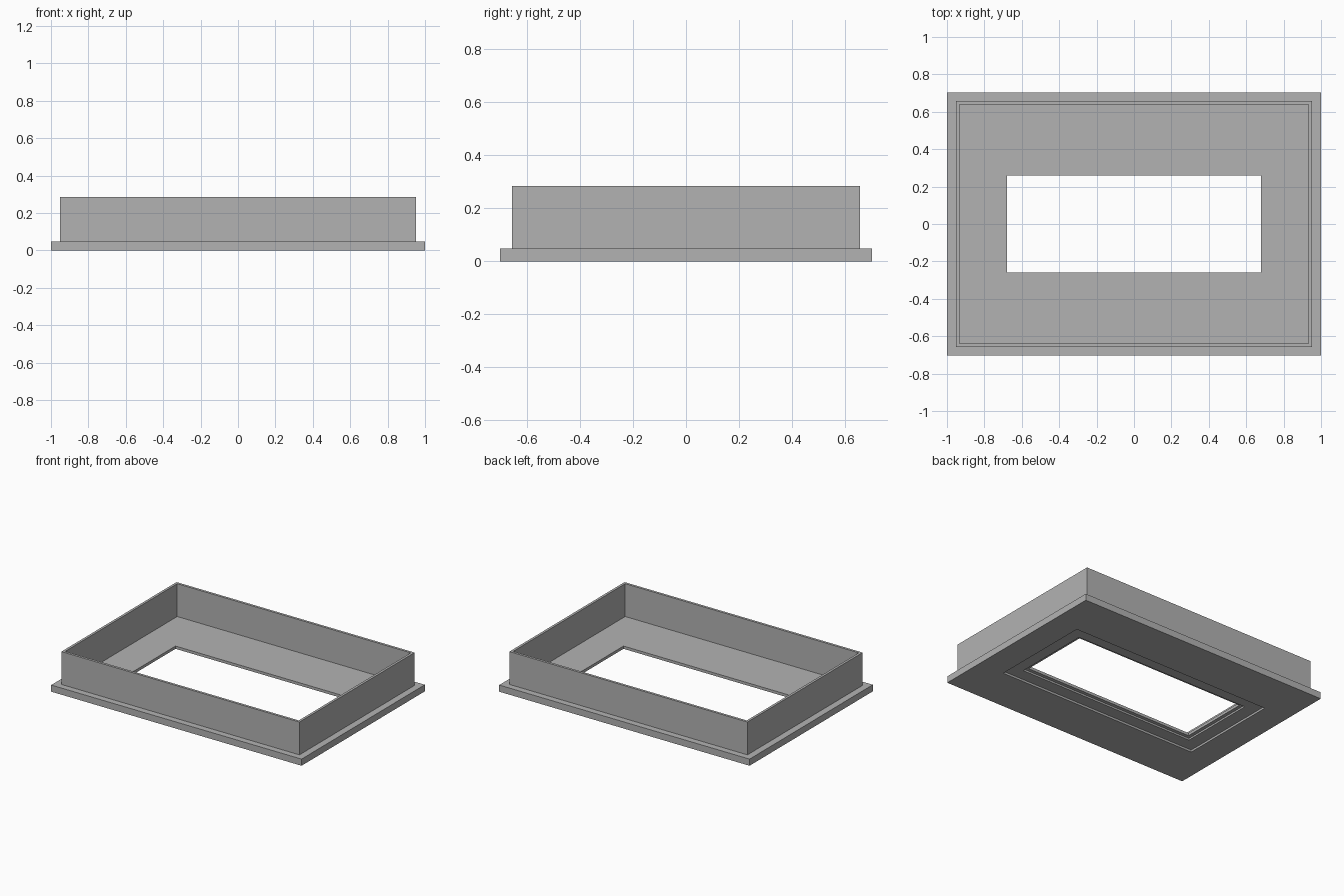
import bpy
import bmesh

cube = bpy.data.objects.get("Cube")
if cube:
    bpy.data.objects.remove(cube, do_unlink=True)

grey = bpy.data.materials.new("plain grey")
grey.use_nodes = True
colour = (0.45, 0.45, 0.45, 1)
grey.diffuse_color = colour
grey.node_tree.nodes["Principled BSDF"].inputs["Base Color"].default_value = colour


def rectangular_frame(name, profile):
    """Sweep a closed profile of (half width, half depth, height) round a rectangle."""
    bm = bmesh.new()
    corners = [(-1, -1), (1, -1), (1, 1), (-1, 1)]
    rings = [[bm.verts.new((sx * hx, sy * hy, z)) for sx, sy in corners]
             for hx, hy, z in profile]
    for i, ring in enumerate(rings):
        following = rings[(i + 1) % len(rings)]
        for j in range(4):
            k = (j + 1) % 4
            bm.faces.new((ring[j], ring[k], following[k], following[j]))
    bmesh.ops.recalc_face_normals(bm, faces=bm.faces)
    mesh = bpy.data.meshes.new(name)
    bm.to_mesh(mesh)
    bm.free()
    mesh.materials.append(grey)
    obj = bpy.data.objects.new(name, mesh)
    bpy.context.collection.objects.link(obj)
    return obj


plate_top = 0.048
wall_top = 0.285
ledge = 0.015
lip = 0.028

# Base plate with a window and a two-step recess on its underside
rectangular_frame("base_plate", [
    (1.0, 0.703, 0),
    (1.0, 0.703, plate_top),
    (0.68, 0.258, plate_top),
    (0.68, 0.258, lip),
    (0.705, 0.283, lip),
    (0.705, 0.283, ledge),
    (0.80, 0.373, ledge),
    (0.80, 0.373, 0),
])

# Thin upright wall standing on the plate
rectangular_frame("rim_wall", [
    (0.951, 0.657, plate_top),
    (0.951, 0.657, wall_top),
    (0.933, 0.639, wall_top),
    (0.933, 0.639, plate_top),
])
